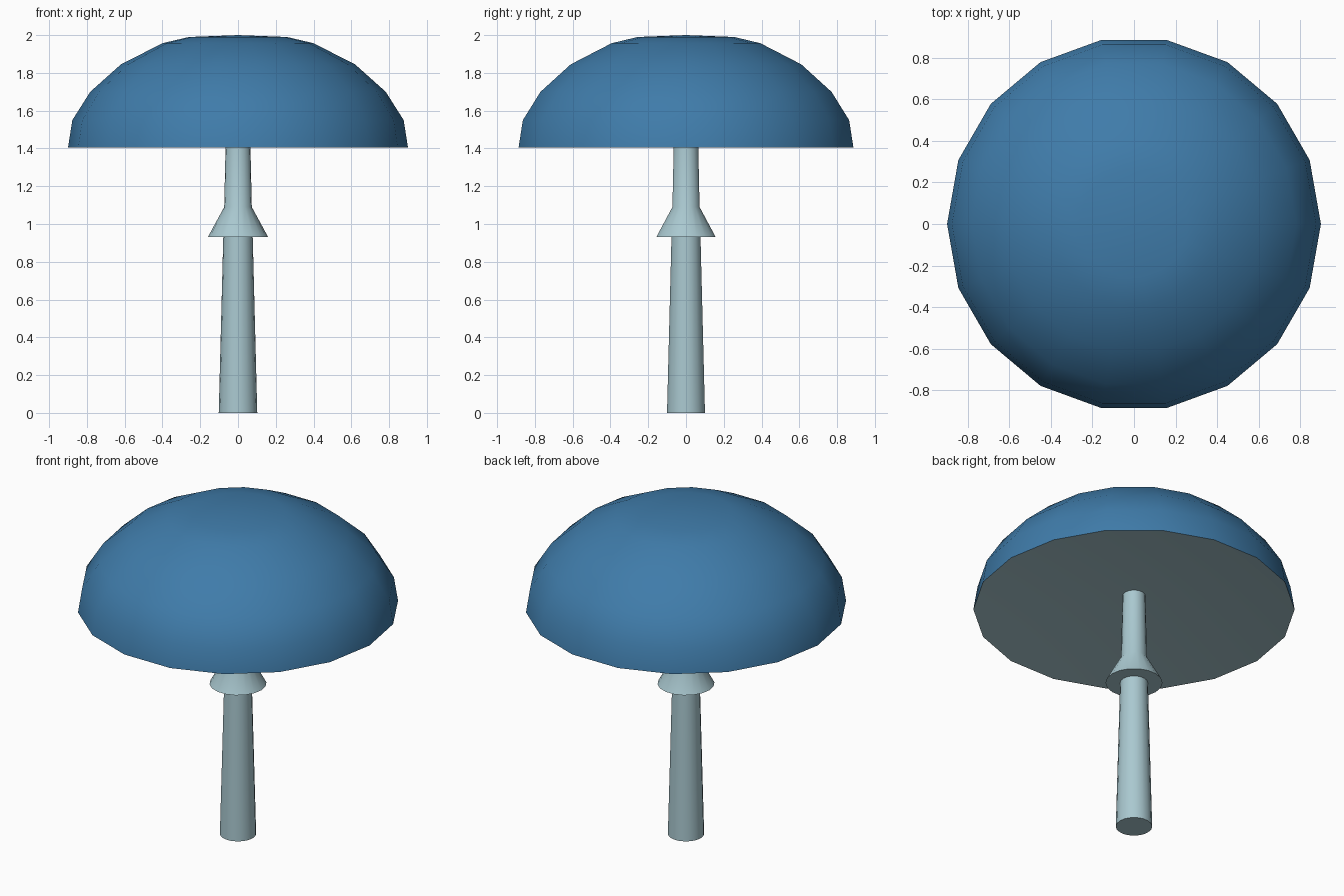
import bpy, bmesh, math

if "Cube" in bpy.data.objects:
    bpy.data.objects.remove(bpy.data.objects["Cube"])

SIDES = 18


def material(name, rgb):
    m = bpy.data.materials.new(name)
    m.diffuse_color = (*rgb, 1)
    m.use_nodes = True
    m.node_tree.nodes["Principled BSDF"].inputs["Base Color"].default_value = m.diffuse_color
    return m


def lathe(name, profile, mats, rule=None):
    """Spin (radius, height) points around z; radius 0 becomes a pole."""
    bm = bmesh.new()
    rings = []
    for r, z in profile:
        n = SIDES if r > 0 else 1
        rings.append([bm.verts.new((r * math.cos(2 * math.pi * i / SIDES),
                                    r * math.sin(2 * math.pi * i / SIDES), z))
                      for i in range(n)])
    for a, b in zip(rings, rings[1:]):
        for i in range(SIDES):
            j = (i + 1) % SIDES
            if len(a) == 1:
                bm.faces.new((a[0], b[j], b[i]))
            elif len(b) == 1:
                bm.faces.new((a[i], a[j], b[0]))
            else:
                bm.faces.new((a[i], a[j], b[j], b[i]))
    bmesh.ops.recalc_face_normals(bm, faces=bm.faces)
    for f in bm.faces:
        f.material_index = rule(f) if rule else 0
    me = bpy.data.meshes.new(name)
    bm.to_mesh(me)
    bm.free()
    for m in mats:
        me.materials.append(m)
    ob = bpy.data.objects.new(name, me)
    bpy.context.collection.objects.link(ob)
    bpy.ops.object.select_all(action='DESELECT')
    ob.select_set(True)
    bpy.context.view_layer.objects.active = ob
    bpy.ops.object.shade_smooth_by_angle(angle=math.radians(40))
    return ob


blue = material("cap blue", (0.05, 0.20, 0.40))
pale = material("pale blue grey", (0.40, 0.58, 0.63))

# Domed cap with a shallow hollow underside in the stem colour
lathe("mushroom_cap",
      [(0, 1.50), (0.90, 1.405), (0.877, 1.55), (0.782, 1.70), (0.62, 1.845),
       (0.40, 1.957), (0.26, 1.99), (0, 2.0)],
      [blue, pale], lambda f: 1 if f.normal.z < -0.5 else 0)

# Tapered stem with a flared skirt ring
lathe("stem", [(0, 0), (0.102, 0), (0.078, 0.93), (0.16, 0.93),
               (0.073, 1.09), (0.064, 1.495), (0, 1.495)], [pale])
